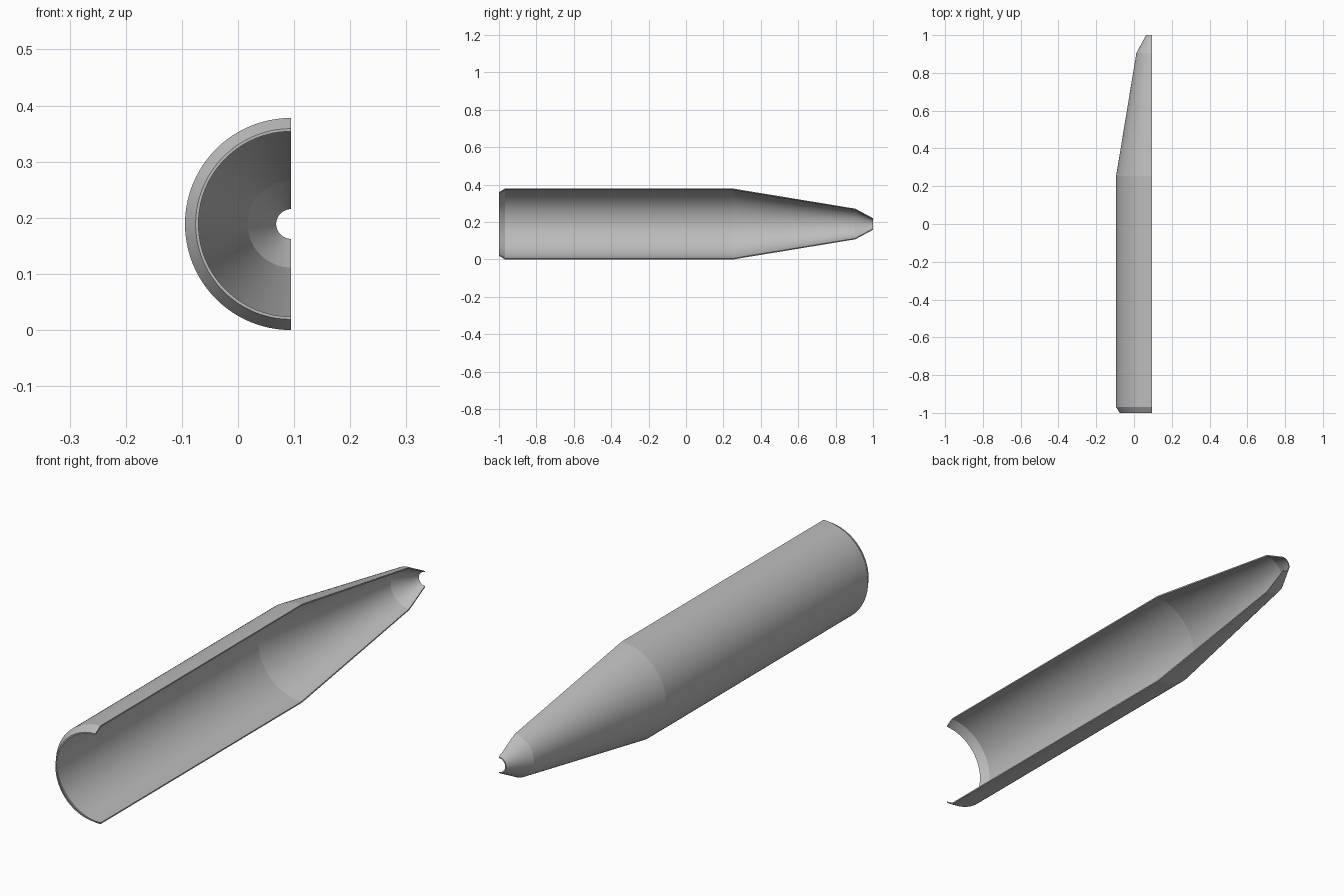
import bpy, bmesh, math

if "Cube" in bpy.data.objects:
    bpy.data.objects.remove(bpy.data.objects["Cube"])

AXIS_X, AXIS_Z, STEPS = 0.0945, 0.189, 48

grey = bpy.data.materials.new("plain grey")
grey.diffuse_color = (0.5, 0.5, 0.5, 1)
grey.use_nodes = True
grey.node_tree.nodes["Principled BSDF"].inputs["Base Color"].default_value = grey.diffuse_color

# closed wall section as (y, radius): outside front to back, then inside back to front
section = [(-1, 0.170), (-0.97, 0.189), (0.255, 0.189), (0.905, 0.082), (1, 0.031),
           (1, 0.0265), (0.903, 0.0775), (0.25, 0.184), (-0.967, 0.184), (-1, 0.165)]

# sweep the section half a turn round the long axis, on the -x side
bm = bmesh.new()
rings = []
for i in range(STEPS + 1):
    a = math.pi / 2 + math.pi * i / STEPS
    rings.append([bm.verts.new((AXIS_X + r * math.cos(a), y, AXIS_Z + r * math.sin(a)))
                  for y, r in section])
n = len(section)
for p, q in zip(rings, rings[1:]):
    for j in range(n):
        k = (j + 1) % n
        bm.faces.new((p[j], p[k], q[k], q[j]))

# cut edges of the wall, one quad per straight stretch
for ring in (rings[0], rings[-1]):
    for j in range(n // 2 - 1):
        bm.faces.new((ring[j], ring[j + 1], ring[n - 2 - j], ring[n - 1 - j]))
bmesh.ops.recalc_face_normals(bm, faces=bm.faces)

mesh = bpy.data.meshes.new("half_shell")
bm.to_mesh(mesh)
bm.free()
mesh.materials.append(grey)
shell = bpy.data.objects.new("half_shell", mesh)
bpy.context.collection.objects.link(shell)

# smooth round the curve, crisp at the bevels and rims
bpy.context.view_layer.objects.active = shell
shell.select_set(True)
bpy.ops.object.shade_smooth_by_angle(angle=math.radians(8))
